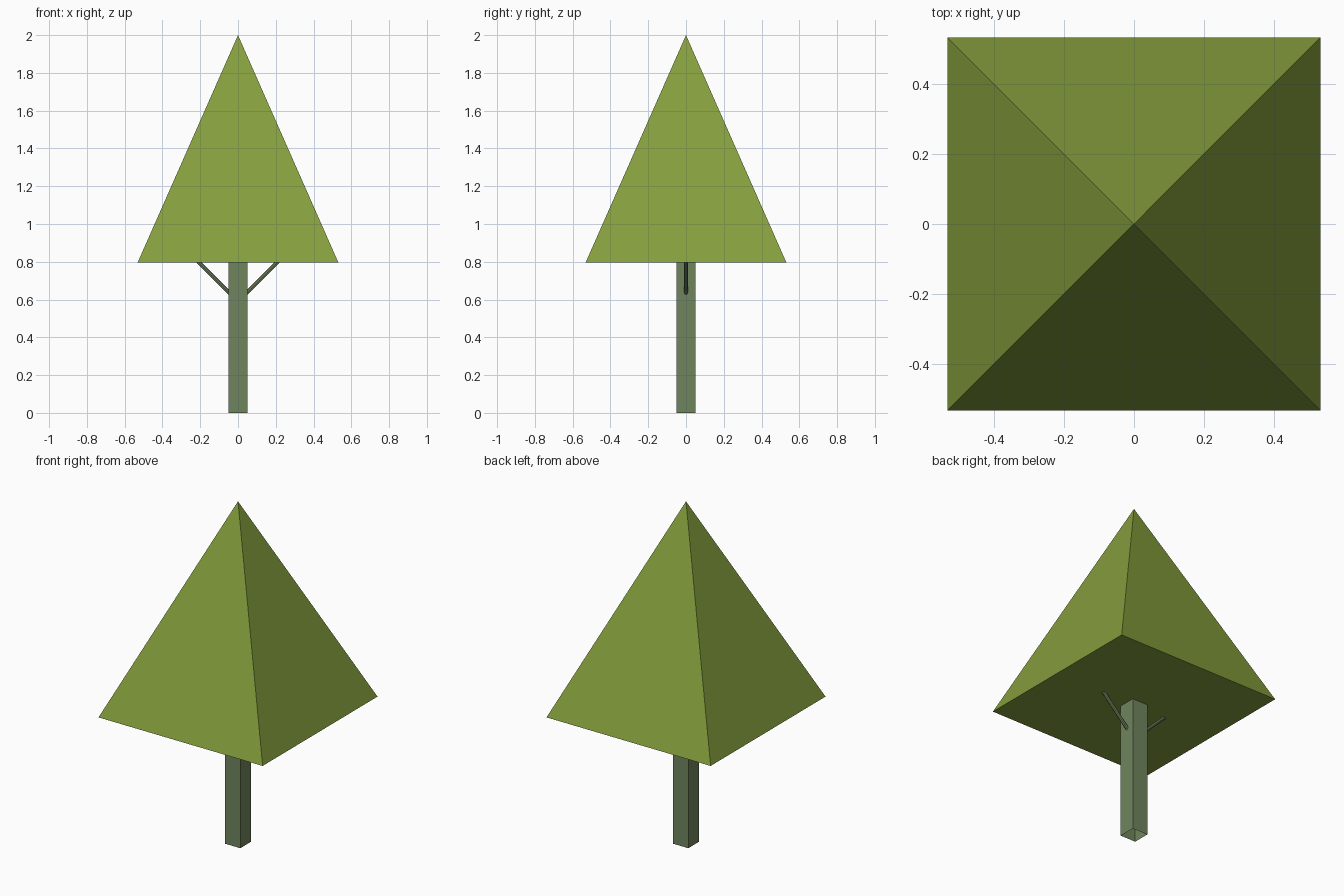
import bpy, math
from mathutils import Vector

if "Cube" in bpy.data.objects:
    bpy.data.objects.remove(bpy.data.objects["Cube"])


def material(name, rgb):
    m = bpy.data.materials.new(name)
    m.diffuse_color = (*rgb, 1)
    m.use_nodes = True
    m.node_tree.nodes["Principled BSDF"].inputs["Base Color"].default_value = m.diffuse_color
    return m


leaf = material("leaf green", (0.235, 0.342, 0.046))
bark = material("grey green bark", (0.162, 0.235, 0.111))


def finish(name, mat):
    ob = bpy.context.object
    ob.name = name
    ob.data.materials.append(mat)
    return ob


# Crown: four-sided pyramid with closed base
BASE, HALF = 0.795, 0.532
bpy.ops.mesh.primitive_cone_add(vertices=4, radius1=HALF * math.sqrt(2), radius2=0,
                                depth=2 - BASE, location=(0, 0, (2 + BASE) / 2),
                                rotation=(0, 0, math.pi / 4))
finish("crown", leaf)

# Trunk: square tube, open at the bottom
bpy.ops.mesh.primitive_cylinder_add(vertices=4, radius=0.05 * math.sqrt(2), depth=0.8,
                                    end_fill_type='NOTHING', location=(0, 0, 0.4),
                                    rotation=(0, 0, math.pi / 4))
finish("trunk", bark)

# Branches: thin rods rising at 45 degrees on both sides
for side, label in ((-1, "left"), (1, "right")):
    a, b = Vector((side * 0.04, 0, 0.629)), Vector((side * 0.22, 0, 0.809))
    d = b - a
    bpy.ops.mesh.primitive_cylinder_add(vertices=8, radius=0.01, depth=d.length,
                                        location=(a + b) / 2,
                                        rotation=d.to_track_quat('Z', 'Y').to_euler())
    finish(label + "_branch", bark)
